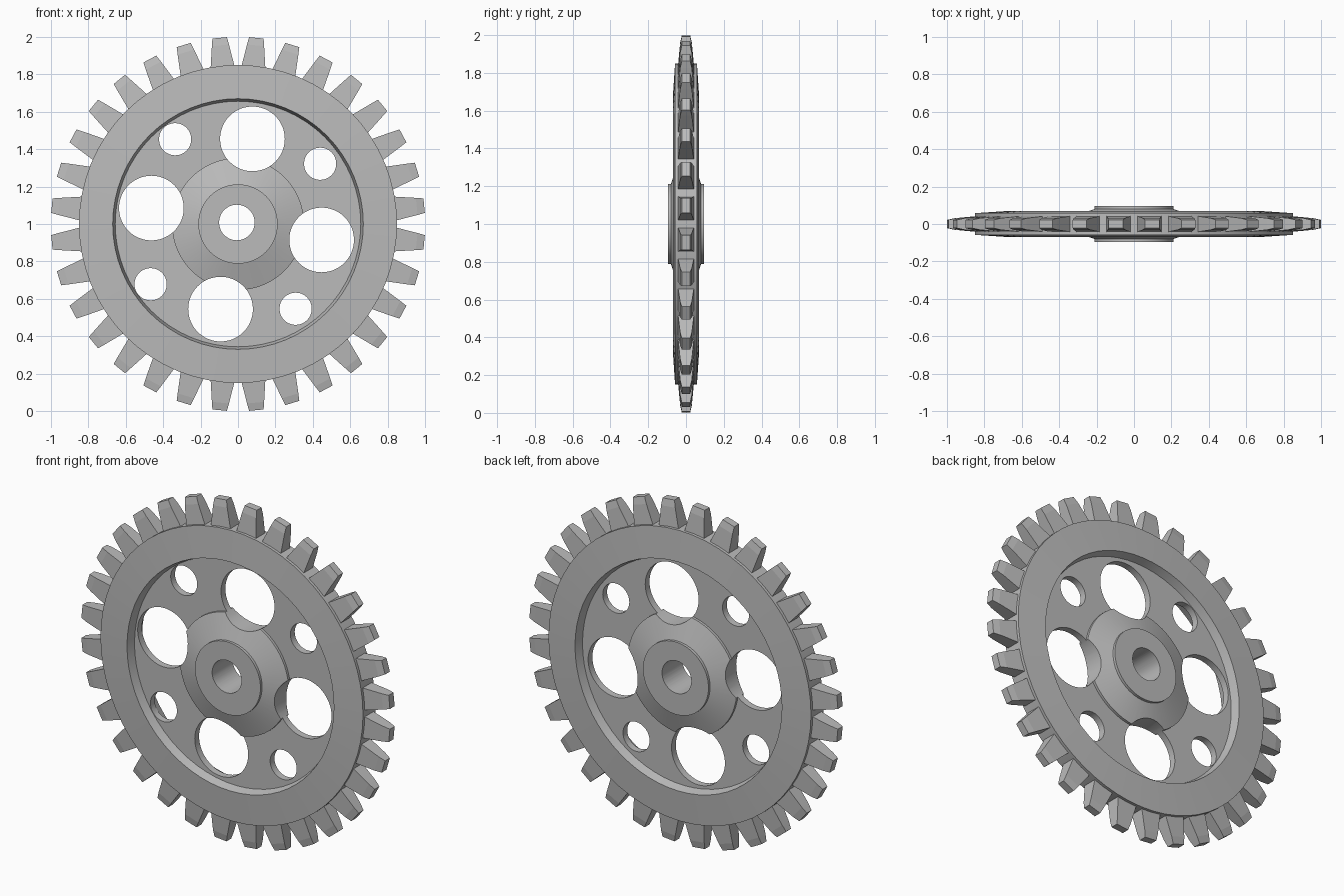
import bpy, bmesh, math
from mathutils import Matrix, Vector

cube = bpy.data.objects.get("Cube")
if cube:
    bpy.data.objects.remove(cube, do_unlink=True)

CENTRE = Vector((0, 0, 1))
TEETH = 32

steel = bpy.data.materials.new("grey_steel")
steel.use_nodes = True
GREY = (0.5, 0.5, 0.5, 1)
steel.diffuse_color = GREY
steel.node_tree.nodes["Principled BSDF"].inputs["Base Color"].default_value = GREY


def add_object(name, bm):
    bmesh.ops.remove_doubles(bm, verts=bm.verts, dist=1e-5)
    bmesh.ops.recalc_face_normals(bm, faces=bm.faces)
    mesh = bpy.data.meshes.new(name)
    bm.to_mesh(mesh)
    bm.free()
    mesh.materials.append(steel)
    obj = bpy.data.objects.new(name, mesh)
    bpy.context.collection.objects.link(obj)
    return obj


def lathe(name, half, closed, steps=64):
    """Mirror a (radius, depth) half profile front to back and spin it about y."""
    points = half + [(r, -d) for r, d in reversed(half)]
    bm = bmesh.new()
    verts = [bm.verts.new((r, d, 1)) for r, d in points]
    edges = [bm.edges.new(pair) for pair in zip(verts, verts[1:])]
    if closed:
        edges.append(bm.edges.new((verts[-1], verts[0])))
    bmesh.ops.spin(bm, geom=verts + edges, cent=CENTRE, axis=(0, 1, 0),
                   angle=math.tau, steps=steps)
    return add_object(name, bm)


def drill(obj, holes):
    """Cut round holes, each given as x, z and radius, right through along y."""
    bm = bmesh.new()
    for x, z, radius in holes:
        place = Matrix.Translation(CENTRE + Vector((x, 0, z))) @ Matrix.Rotation(math.pi / 2, 4, "X")
        bmesh.ops.create_cone(bm, cap_ends=True, segments=48, radius1=radius,
                              radius2=radius, depth=0.5, matrix=place)
    cutter = add_object("hole_cutter", bm)
    cutter.hide_render = True
    mod = obj.modifiers.new("holes", "BOOLEAN")
    mod.operation = "DIFFERENCE"
    mod.solver = "EXACT"
    mod.object = cutter
    bpy.context.view_layer.objects.active = obj
    bpy.ops.object.modifier_apply(modifier=mod.name)
    bpy.data.objects.remove(cutter, do_unlink=True)


def hole_ring(distance, angle, radius, shift):
    turns = [math.radians(angle + 90 * i) for i in range(4)]
    return [(distance * math.cos(a) + shift, distance * math.sin(a), radius) for a in turns]


# Rim: slightly conical faces, sloped inner wall
rim = lathe("rim", [(0.655, 0.015), (0.67, 0.07), (0.85, 0.058)], True)

# Web with conical shoulder, pierced by two sets of holes
web = lathe("web", [(0.19, 0.08), (0.21, 0.08), (0.353, 0.035), (0.353, 0.02), (0.67, 0.02)], True)
drill(web, hole_ring(0.463, 79.4, 0.173, -0.008) + hole_ring(0.556, 35.4, 0.086, -0.014))

# Hub with axle bore
hub = lathe("hub", [(0, 0.095), (0.212, 0.095)], False)
drill(hub, [(-0.006, 0.008, 0.095)])

# Teeth: tapered blocks with narrowed tips, as (radius, half width, half depth)
SECTIONS = [(0.83, 0.066, 0.043), (0.96, 0.046, 0.031), (1.0, 0.039, 0.022)]
bm = bmesh.new()
for i in range(TEETH):
    turn = Matrix.Translation(CENTRE) @ Matrix.Rotation(math.tau * (i + 0.5) / TEETH, 4, "Y")
    rings = [[bm.verts.new(turn @ Vector((sx * w, sy * d, r)))
              for sx, sy in ((-1, -1), (1, -1), (1, 1), (-1, 1))]
             for r, w, d in SECTIONS]
    for low, high in zip(rings, rings[1:]):
        for k in range(4):
            n = (k + 1) % 4
            bm.faces.new((low[k], low[n], high[n], high[k]))
    bm.faces.new(rings[0][::-1])
    bm.faces.new(rings[-1])
teeth = add_object("teeth", bm)

# Smooth round surfaces, keep machined edges crisp
bpy.ops.object.select_all(action="DESELECT")
for obj in (rim, web, hub):
    obj.select_set(True)
bpy.context.view_layer.objects.active = rim
bpy.ops.object.shade_smooth_by_angle(angle=math.radians(15))
